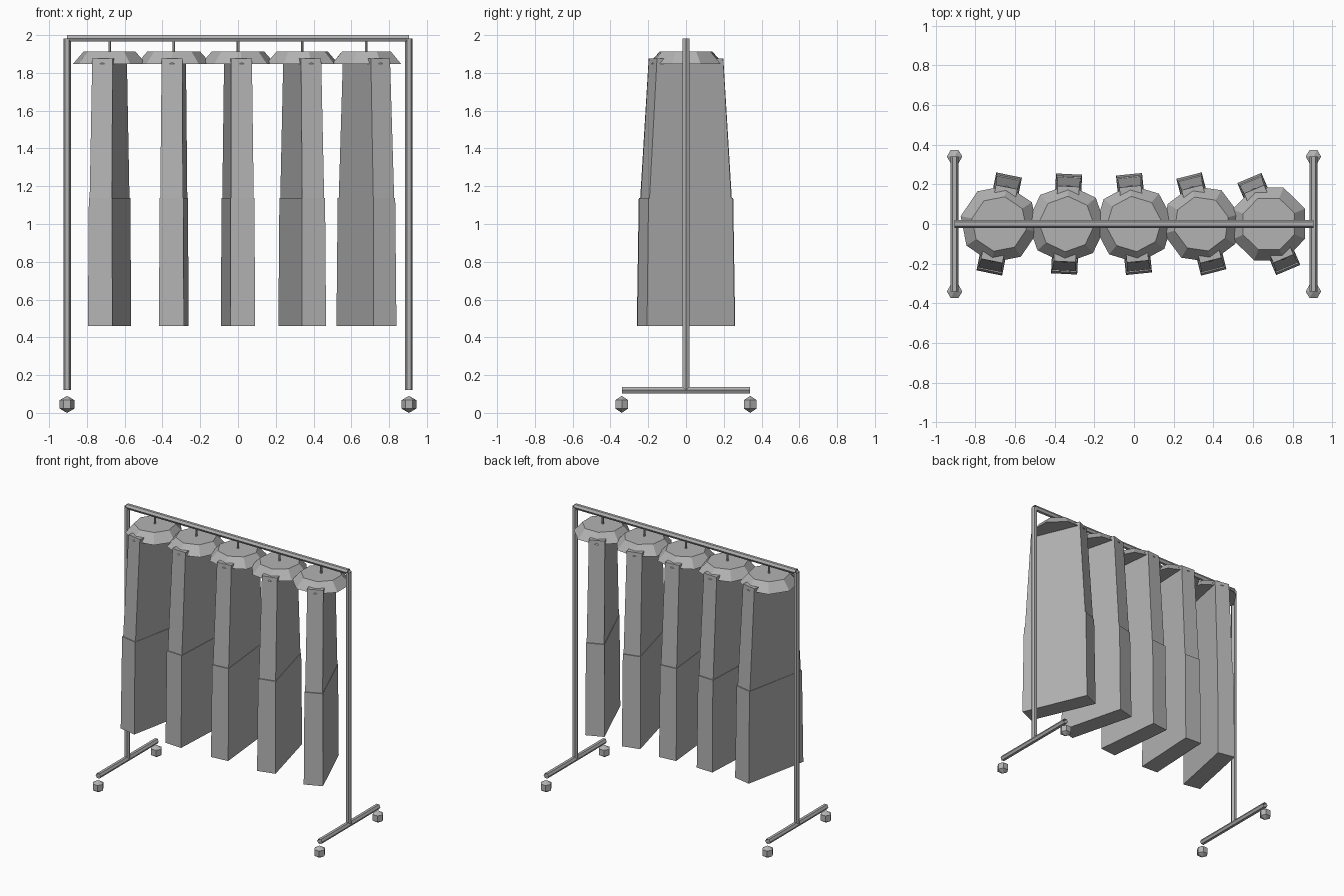
import bpy, bmesh, math
from mathutils import Matrix

if "Cube" in bpy.data.objects:
    bpy.data.objects.remove(bpy.data.objects["Cube"])

# one plain grey for the whole model
grey = bpy.data.materials.new("plain_grey")
grey.diffuse_color = (0.45, 0.45, 0.45, 1)
grey.use_nodes = True
grey.node_tree.nodes["Principled BSDF"].inputs["Base Color"].default_value = grey.diffuse_color


def finish(name, bm, matrix):
    bmesh.ops.recalc_face_normals(bm, faces=bm.faces)
    mesh = bpy.data.meshes.new(name)
    bm.to_mesh(mesh)
    bm.free()
    mesh.materials.append(grey)
    obj = bpy.data.objects.new(name, mesh)
    obj.matrix_world = matrix
    bpy.context.collection.objects.link(obj)
    return obj


def loft(name, sections, matrix=Matrix(), capped=True):
    """Join equal-length cross-sections given as lists of points."""
    bm = bmesh.new()
    loops = [[bm.verts.new(p) for p in s] for s in sections]
    n = len(loops[0])
    for a, b in zip(loops, loops[1:]):
        for i in range(n):
            j = (i + 1) % n
            bm.faces.new((a[i], a[j], b[j], b[i]))
    if capped:
        bm.faces.new(loops[0])
        bm.faces.new(loops[-1])
    bmesh.ops.remove_doubles(bm, verts=bm.verts, dist=1e-6)
    return finish(name, bm, matrix)


def ring(r, z, n):
    return [(r * math.cos(2 * math.pi * i / n), r * math.sin(2 * math.pi * i / n), z)
            for i in range(n)]


def rect(hx, hy, z):
    return [(-hx, -hy, z), (hx, -hy, z), (hx, hy, z), (-hx, hy, z)]


def tube(name, r, length, matrix):
    """Open six-sided tube centred on its own z axis."""
    return loft(name, [ring(r, -length / 2, 6), ring(r, length / 2, 6)], matrix, capped=False)


def ball(name, r, loc):
    """Six-sided, three-band ball."""
    bm = bmesh.new()
    w = r * math.cos(math.pi / 6)
    lo = [bm.verts.new(p) for p in ring(w, -r / 2, 6)]
    hi = [bm.verts.new(p) for p in ring(w, r / 2, 6)]
    bottom, top = bm.verts.new((0, 0, -r)), bm.verts.new((0, 0, r))
    for i in range(6):
        j = (i + 1) % 6
        bm.faces.new((lo[i], lo[j], hi[j], hi[i]))
        bm.faces.new((hi[i], hi[j], top))
        bm.faces.new((lo[j], lo[i], bottom))
    return finish(name, bm, Matrix.Translation(loc))


T = Matrix.Translation
R = 0.02
POST_X, RAIL_Z, FOOT_Z = 0.905, 1.9827, 0.12

# top rail, turned so its ridges point front and back
tube("top_rail", R, 2 * POST_X, T((0, 0, RAIL_Z)) @ Matrix.Rotation(math.pi / 2, 4, 'Y')
     @ Matrix.Rotation(math.pi / 2, 4, 'Z'))

# posts, feet and casters
for side, sx in (("left", -1), ("right", 1)):
    x = sx * POST_X
    tube(side + "_post", R, RAIL_Z - FOOT_Z, T((x, 0, (RAIL_Z + FOOT_Z) / 2)))
    tube(side + "_foot", R, 0.68, T((x, 0, FOOT_Z)) @ Matrix.Rotation(math.pi / 2, 4, 'X'))
    for end, sy in (("front", -1), ("back", 1)):
        ball(f"{side}_{end}_caster", 0.045, (x, sy * 0.34, 0.045))

# five hanging coats, each turned a little further
for i in range(-2, 3):
    m = T((i * 0.34, 0, 0)) @ Matrix.Rotation(0.1 + 0.15 * i, 4, 'Z')
    k = i + 3
    tube(f"hook_{k}", 0.007, 0.07, m @ T((0, 0, 1.94)))
    loft(f"shoulders_{k}", [ring(0.198, 1.847, 8), ring(0.14, 1.913, 8)], m)
    loft(f"coat_top_{k}", [rect(0.060, 0.235, 1.135), rect(0.055, 0.19, 1.876)], m)
    loft(f"coat_skirt_{k}", [rect(0.066, 0.252, 0.46), rect(0.063, 0.242, 1.137)], m)
